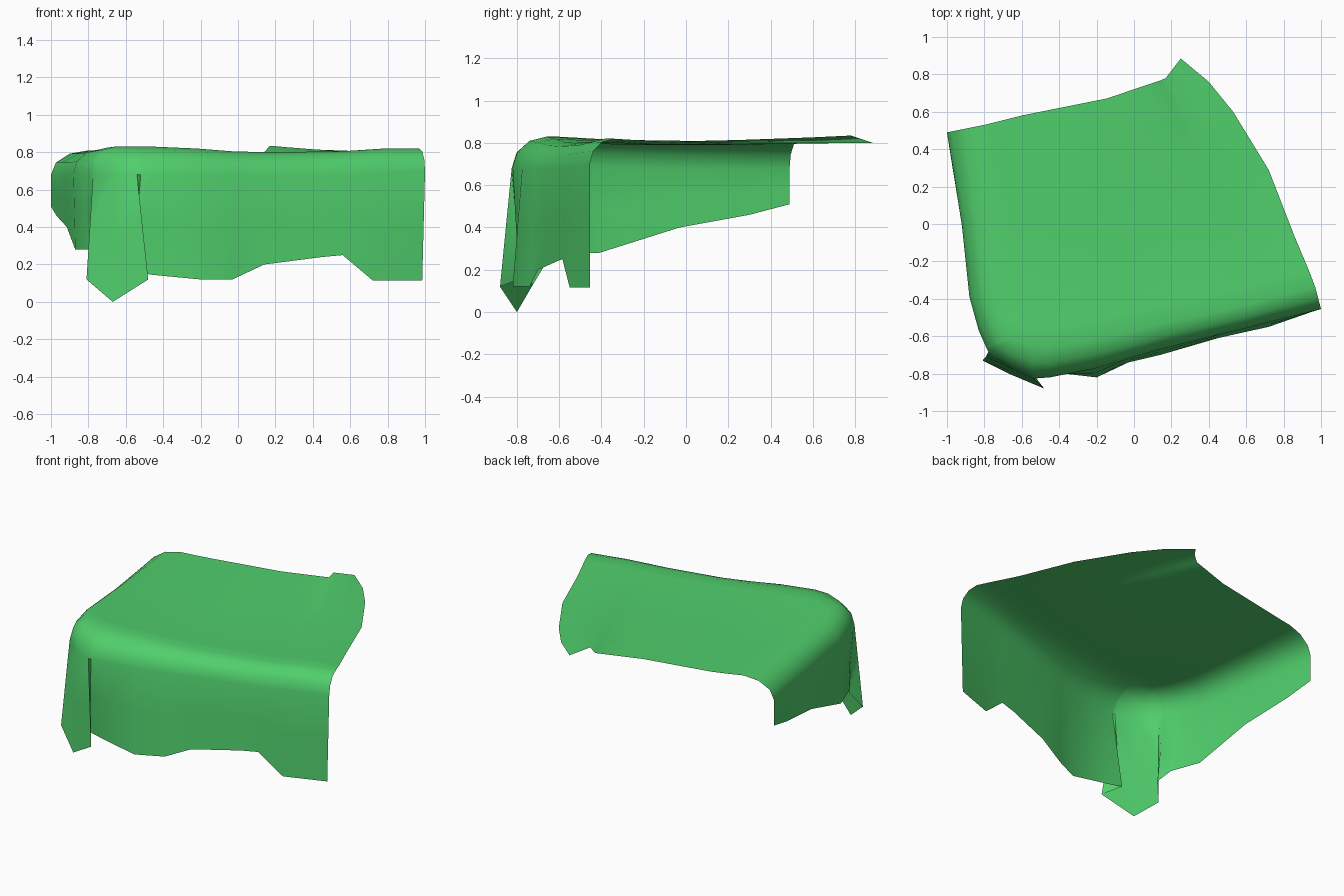
import bpy, bmesh, math
from mathutils import Vector

if "Cube" in bpy.data.objects:
    bpy.data.objects.remove(bpy.data.objects["Cube"])

# Left skirt columns, back to front: foot, shoulder, crown
left = [
    ((-1.0, .49, .51), (-1.0, .49, .68), (-.80, .53, .81)),
    ((-.97, .30, .46), (-.965, .28, .68), (-.79, .30, .81)),
    ((-.915, -.03, .40), (-.92, -.01, .68), (-.77, .0, .81)),
    ((-.87, -.41, .28), (-.88, -.39, .69), (-.74, -.35, .815)),
    ((-.80, -.60, .28), (-.83, -.57, .69), (-.70, -.52, .825)),
]
# Corner pleat columns: several folds share the two corner crowns
corner, beside = (-.66, -.61, .83), (-.55, -.65, .83)
pleat = [
    ((-.75, -.67, .22), (-.79, -.66, .69), corner),
    ((-.81, -.73, .12), (-.775, -.69, .68), corner),
    ((-.67, -.80, .0), (-.66, -.77, .68), corner),
    ((-.48, -.88, .12), (-.54, -.825, .68), beside),
    ((-.56, -.78, .16), (-.52, -.825, .68), beside),
]
# Front skirt columns, left to right
front = [
    ((-.46, -.79, .145), (-.45, -.82, .68), (-.45, -.66, .83)),
    ((-.20, -.82, .12), (-.22, -.775, .68), (-.22, -.62, .82)),
    ((-.03, -.74, .12), (-.03, -.72, .68), (-.03, -.58, .805)),
    ((.14, -.70, .20), (.14, -.67, .68), (.16, -.53, .80)),
    ((.45, -.61, .24), (.48, -.585, .68), (.53, -.45, .805)),
    ((.56, -.585, .25), (.57, -.565, .68), (.64, -.425, .81)),
    ((.72, -.55, .115), (.74, -.52, .69), (.78, -.385, .82)),
    ((.985, -.455, .115), (1.0, -.455, .70), (.97, -.34, .82)),
]
# Open edges of the top: back edge (with raised ridge) and right edge
back = [(-.80, .53, .81), (-.72, .55, .805), (-.60, .58, .80), (-.35, .63, .80),
        (-.15, .67, .80), (0, .72, .80), (.14, .767, .80), (.17, .78, .835),
        (.25, .885, .80), (.40, .76, .80)]
right = [(.40, .76, .80), (.53, .60, .80), (.72, .29, .80), (.86, -.07, .805),
         (.94, -.26, .815), (.97, -.34, .82)]

bm = bmesh.new()


def add_grid(rows):
    """Skin a list of equally long rows of points with quads."""
    vs = [[bm.verts.new(p) for p in row] for row in rows]
    for a, b in zip(vs, vs[1:]):
        for i in range(len(a) - 1):
            bm.faces.new((a[i], a[i + 1], b[i + 1], b[i]))


def skirt_column(foot, shoulder, crown):
    """Straight hanging wall, then a quarter-round bend onto the top."""
    f, s, c = Vector(foot), Vector(shoulder), Vector(crown)
    pts = [f, f.lerp(s, .5), s]
    for deg in (30, 60):
        t = math.radians(deg)
        p = s.lerp(c, 1 - math.cos(t))
        p.z = s.z + (c.z - s.z) * math.sin(t)
        pts.append(p)
    return pts + [c]


# Hanging skirt
add_grid([skirt_column(*c) for c in left + pleat + front])

# Top sheet: patch blended between its four edges
L = [Vector(c[2]) for c in left] + [Vector(corner)]
F = [Vector(corner), Vector(beside)] + [Vector(c[2]) for c in front]
B, R = [Vector(p) for p in back], [Vector(p) for p in right]
vpar = [(L[0].y - p.y) / (L[0].y - L[-1].y) for p in L]
n = len(F) - 1
rows = []
for j, v in enumerate(vpar):
    row = []
    for i in range(n + 1):
        u = (F[i].x - F[0].x) / (F[n].x - F[0].x) * v + \
            (B[i].x - B[0].x) / (B[n].x - B[0].x) * (1 - v)
        p = (B[i].lerp(F[i], v) + L[j].lerp(R[j], u)
             - B[0].lerp(B[n], u).lerp(F[0].lerp(F[n], u), v))
        row.append(p)
    rows.append(row)
add_grid(rows)

# Weld and face everything outward
bmesh.ops.remove_doubles(bm, verts=bm.verts, dist=.0005)
bmesh.ops.recalc_face_normals(bm, faces=bm.faces)
if sum(f.normal.z * f.calc_area() for f in bm.faces) < 0:
    bmesh.ops.reverse_faces(bm, faces=bm.faces)

mesh = bpy.data.meshes.new("draped_cloth")
bm.to_mesh(mesh)
bm.free()
cloth = bpy.data.objects.new("draped_cloth", mesh)
bpy.context.collection.objects.link(cloth)
mat = bpy.data.materials.new("green_cloth")
mat.diffuse_color = (.08, .62, .15, 1)
mat.use_nodes = True
mat.node_tree.nodes["Principled BSDF"].inputs["Base Color"].default_value = mat.diffuse_color
mesh.materials.append(mat)

bpy.context.view_layer.objects.active = cloth
cloth.select_set(True)
bpy.ops.object.shade_smooth_by_angle(angle=math.radians(55))
